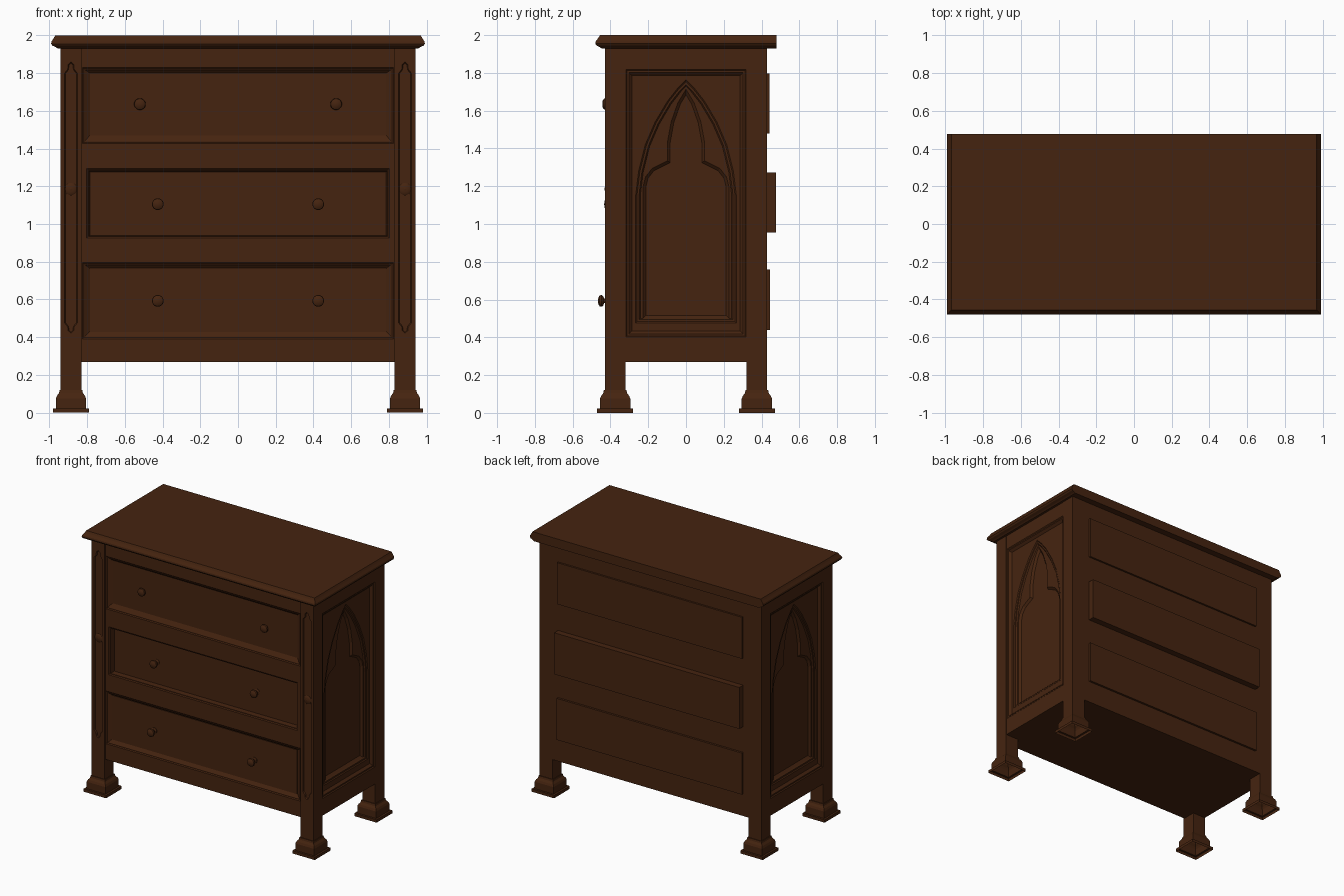
import bpy, bmesh, math
from mathutils import Vector

if "Cube" in bpy.data.objects:
    bpy.data.objects.remove(bpy.data.objects["Cube"])

wood = bpy.data.materials.new("dark_wood")
wood.diffuse_color = (0.06, 0.0175, 0.005, 1)
wood.use_nodes = True
wood.node_tree.nodes["Principled BSDF"].inputs["Base Color"].default_value = wood.diffuse_color


def finish(name, bm):
    bmesh.ops.recalc_face_normals(bm, faces=bm.faces)
    me = bpy.data.meshes.new(name)
    bm.to_mesh(me)
    bm.free()
    me.materials.append(wood)
    ob = bpy.data.objects.new(name, me)
    bpy.context.collection.objects.link(ob)
    return ob


def loft(name, rings, cap_start=True, cap_end=True):
    bm = bmesh.new()
    loops = [[bm.verts.new(p) for p in r] for r in rings]
    n = len(loops[0])
    for a, b in zip(loops, loops[1:]):
        for i in range(n):
            j = (i + 1) % n
            bm.faces.new((a[i], a[j], b[j], b[i]))
    if cap_start:
        bm.faces.new(loops[0])
    if cap_end:
        bm.faces.new(loops[-1])
    return finish(name, bm)


def rect(x0, x1, y0, y1):
    return [(x0, y0), (x1, y0), (x1, y1), (x0, y1)]


def box(name, x0, x1, y0, y1, z0, z1):
    return loft(name, [[(x, y, z) for x, y in rect(x0, x1, y0, y1)] for z in (z0, z1)])


def sym(half, cx=0):
    """Mirror the right half of an outline (listed upwards) about u = cx."""
    left = [(-u, v) for u, v in reversed(half) if u > 0]
    return [(u + cx, v) for u, v in half + left]


def inset(pts, d):
    """Offset a counter-clockwise outline inwards."""
    out = []
    for i, p in enumerate(pts):
        p, a, b = Vector(p), Vector(pts[i - 1]), Vector(pts[(i + 1) % len(pts)])
        e, f = (p - a).normalized(), (b - p).normalized()
        n1, n2 = Vector((-e.y, e.x)), Vector((-f.y, f.x))
        m = (n1 + n2) / max(0.4, 1 + n1.dot(n2))
        out.append(tuple(p + m * d))
    return out


def carve(ob, axis, a, b, top, bottom):
    """Cut a tapered recess from depth a to depth b along an axis."""
    place = (lambda u, v, d: (u, d, v)) if axis == 'y' else (lambda u, v, d: (d, u, v))
    a += 0.001 if a > b else -0.001
    cutter = loft("cutter", [[place(u, v, a) for u, v in top],
                             [place(u, v, b) for u, v in bottom]])
    mod = ob.modifiers.new("cut", 'BOOLEAN')
    mod.operation, mod.solver, mod.object = 'DIFFERENCE', 'EXACT', cutter
    dg = bpy.context.evaluated_depsgraph_get()
    me = bpy.data.meshes.new_from_object(ob.evaluated_get(dg))
    ob.modifiers.clear()
    ob.data = me
    bpy.data.objects.remove(cutter)


def lathe(name, profile, loc, n=20):
    """Turned part whose axis points to the front; profile is (radius, reach)."""
    x, y, z = loc
    rings = [[(x + r * math.cos(2 * math.pi * i / n), y - h,
               z + r * math.sin(2 * math.pi * i / n)) for i in range(n)] for r, h in profile]
    ob = loft(name, rings)
    bpy.ops.object.select_all(action='DESELECT')
    ob.select_set(True)
    bpy.context.view_layer.objects.active = ob
    bpy.ops.object.shade_smooth_by_angle(angle=math.radians(40))
    return ob


# table top with moulded front and sides, flat back
edge = [(1.93, .955, -.447), (1.937, .965, -.457), (1.945, .983, -.474), (1.955, .99, -.48),
        (1.967, .988, -.478), (1.985, .976, -.464), (2.0, .968, -.456)]
loft("top_slab", [[(x, y, z) for x, y in rect(-h, h, f, .478)] for z, h, f in edge])

# carcass
carcass = box("carcass", -.938, .938, -.422, .429, .27, 1.932)

# drawers: opening outline, box heights, front and back depth
drawers = [
    ("top", (.825, 1.425, 1.83), (1.47, 1.80), -.405, .443, 1.48),
    ("middle", (.803, .925, 1.295), (.94, 1.275), -.375, .476, .955),
    ("bottom", (.825, .39, .797), (.43, .765), -.405, .445, .44),
]
boxes = {}
for name, (w, z0, z1), (i0, i1), front, back, bz in drawers:
    outer, inner = rect(-w, w, z0, z1), rect(-.785, .785, i0, i1)
    step = inset(outer, .008)
    carve(carcass, 'y', -.422, -.416, outer, step)
    carve(carcass, 'y', -.416, front + .006, inset(outer, .012), inner)
    boxes[name] = box(name + "_drawer_front", -.785, .785, front, 0, i0 - .002, i1 + .002)
    box(name + "_drawer_back", -.785, .785, 0.1, back, bz, bz + .318)

# three shallow pointed arches carved in the top drawer
arch = [(.252, 1.495), (.243, 1.56), (.215, 1.63), (.17, 1.695), (.115, 1.74),
        (.06, 1.768), (0, 1.788)]
for cx in (-.52, 0, .52):
    o = sym(arch, cx)
    i = inset(o, .022)
    carve(boxes["top"], 'y', -.405, -.397, o, inset(o, .01))
    carve(boxes["top"], 'y', -.397, -.38, i, inset(i, .03))

# side panels: framed recess, pointed arch, cusped inner arch
lancet = [(.268, .475), (.268, 1.15), (.252, 1.28), (.217, 1.42), (.165, 1.54),
          (.1, 1.65), (.045, 1.72), (0, 1.765)]
cusped = [(.228, .50), (.228, 1.20), (.215, 1.25), (.18, 1.295), (.1, 1.335), (.1, 1.43),
          (.08, 1.54), (.045, 1.64), (0, 1.715)]
for s in (1, -1):
    frame = rect(-.32, .32, .40, 1.82)
    carve(carcass, 'x', s * .938, s * .932, frame, inset(frame, .008))
    carve(carcass, 'x', s * .932, s * .915, inset(frame, .016), inset(frame, .034))
    o = sym(lancet)
    carve(carcass, 'x', s * .915, s * .909, o, inset(o, .008))
    carve(carcass, 'x', s * .909, s * .900, inset(o, .018), inset(o, .026))
    c = sym(cusped)
    carve(carcass, 'x', s * .900, s * .885, c, inset(c, .016))

# corner posts and stepped feet
groove = [(0, .42), (.016, .435), (.018, .455), (.034, .475), (.034, 1.80),
          (.018, 1.82), (.016, 1.845), (0, 1.86)]
foot = [(0, .095), (.022, .095), (.022, .08), (.075, .08), (.09, .074), (.105, .063),
        (.12, .06), (.12, .054)]
for sx, side in ((1, "right"), (-1, "left")):
    for sy, end in ((-1, "front"), (1, "back")):
        cx, cy = sx * .885, sy * .375
        post = box(f"{end}_{side}_post", cx - .055, cx + .055, cy - .055, cy + .055, .115, 1.935)
        if sy < 0:
            o = sym(groove, cx)
            carve(post, 'y', -.43, -.418, o, inset(o, .008))
        loft(f"{end}_{side}_foot",
             [[(cx + x, cy + y, z) for x, y in rect(-h, h, -h, h)] for z, h in foot],
             cap_start=False)
    # carved boss half way up the front post
    lathe(f"{side}_post_boss", [(.034, 0), (.034, .006), (.026, .012), (.012, .012), (.004, .015)],
          (sx * .885, -.417, 1.185), 8)

# knobs
knob = [(.022, -.005), (.022, .006), (.012, .012), (.012, .028), (.026, .034), (.031, .042),
        (.029, .052), (.018, .059), (.003, .061)]
for name, x, y, z in (("top", .52, -.382, 1.635), ("middle", .425, -.372, 1.105),
                      ("bottom", .425, -.405, .593)):
    for s, side in ((1, "right"), (-1, "left")):
        lathe(f"{name}_{side}_knob", knob, (s * x, y, z))
